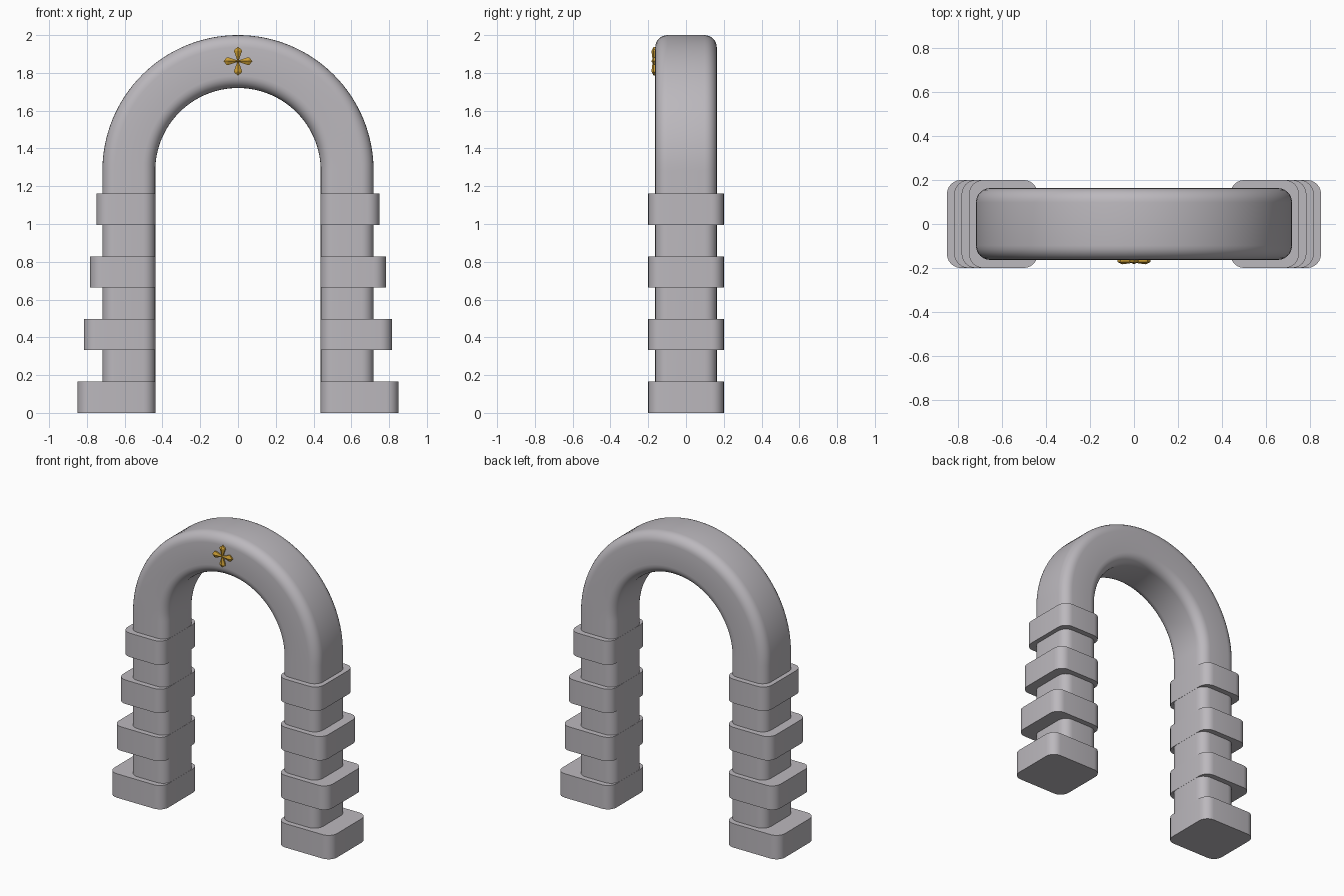
import bpy, bmesh, math

if "Cube" in bpy.data.objects:
    bpy.data.objects.remove(bpy.data.objects["Cube"])


def material(name, rgb):
    m = bpy.data.materials.new(name)
    m.diffuse_color = (*rgb, 1)
    m.use_nodes = True
    m.node_tree.nodes["Principled BSDF"].inputs["Base Color"].default_value = m.diffuse_color
    return m


STONE = material("pale grey stone", (0.50, 0.48, 0.51))
GOLD = material("gold", (0.60, 0.34, 0.035))


def finish(bm, name, mat, smooth=True):
    bmesh.ops.recalc_face_normals(bm, faces=bm.faces)
    me = bpy.data.meshes.new(name)
    bm.to_mesh(me)
    bm.free()
    me.materials.append(mat)
    ob = bpy.data.objects.new(name, me)
    bpy.context.collection.objects.link(ob)
    if smooth:
        bpy.ops.object.select_all(action='DESELECT')
        ob.select_set(True)
        bpy.context.view_layer.objects.active = ob
        bpy.ops.object.shade_smooth_by_angle(angle=math.radians(35))
    return ob


def rounded_rect(x0, x1, half_y, r, n=6):
    """Outline of a rounded rectangle as (x, y) points."""
    pts = []
    corners = [(x1 - r, half_y - r), (x0 + r, half_y - r),
               (x0 + r, r - half_y), (x1 - r, r - half_y)]
    for k, (cx, cy) in enumerate(corners):
        for i in range(n + 1):
            a = math.pi / 2 * (k + i / n)
            pts.append((cx + r * math.cos(a), cy + r * math.sin(a)))
    return pts


def loft(rings, name, mat):
    """Skin a series of closed rings and cap both ends."""
    bm = bmesh.new()
    vs = [[bm.verts.new(p) for p in ring] for ring in rings]
    n = len(vs[0])
    for a, b in zip(vs, vs[1:]):
        for i in range(n):
            j = (i + 1) % n
            bm.faces.new((a[i], a[j], b[j], b[i]))
    bm.faces.new(vs[0])
    bm.faces.new(vs[-1])
    return finish(bm, name, mat)


# Arch: rounded section swept up one leg, round the semicircle and down
INNER, OUTER, SPRING = 0.438, 0.718, 1.282
section = rounded_rect(INNER, OUTER, 0.163, 0.065)
SEG = 64
rings = [[(x, y, 0.003) for x, y in section]]
for s in range(SEG + 1):
    a = math.pi * s / SEG
    rings.append([(x * math.cos(a), y, SPRING + x * math.sin(a)) for x, y in section])
rings.append([(-x, y, 0.003) for x, y in section])
loft(rings, "arch", STONE)

# Stepped blocks round each leg, narrower towards the top
for side, sx in (("right", 1), ("left", -1)):
    for k in range(4):
        z = k * 0.332
        outline = rounded_rect(INNER - 0.001, 0.85 - 0.0335 * k, 0.2, 0.065)
        loft([[(sx * x, y, h) for x, y in outline] for h in (z, z + 0.165)],
             f"{side}_leg_block_{k + 1}", STONE)

# Gold four-petal cross on the front of the crown
kite = [(0.004, 0.004), (0.053, 0.021), (0.061, 0.019), (0.076, 0.0),
        (0.061, -0.019), (0.053, -0.021), (0.004, -0.004)]
bm = bmesh.new()
for q in range(4):
    c, s = math.cos(q * math.pi / 2), math.sin(q * math.pi / 2)

    def vert(u, v, y):
        return bm.verts.new((u * c - v * s, y, 1.862 + u * s + v * c))

    base = [vert(u, v, -0.158) for u, v in kite]
    edge = [vert(u, v, -0.172) for u, v in kite]
    hub, ridge = vert(0, 0, -0.176), vert(0.054, 0, -0.183)
    n = len(kite)
    for i in range(n):
        j = (i + 1) % n
        bm.faces.new((base[i], base[j], edge[j], edge[i]))
        if j:
            if i in (0, n - 2):
                bm.faces.new((edge[i], edge[j], ridge))
            else:
                bm.faces.new((edge[i], edge[j], ridge))
    bm.faces.new((hub, edge[0], ridge))
    bm.faces.new((hub, ridge, edge[-1]))
    bm.faces.new((hub, edge[-1], edge[0]))
    bm.faces.new(base)
finish(bm, "cross_ornament", GOLD, smooth=False)
